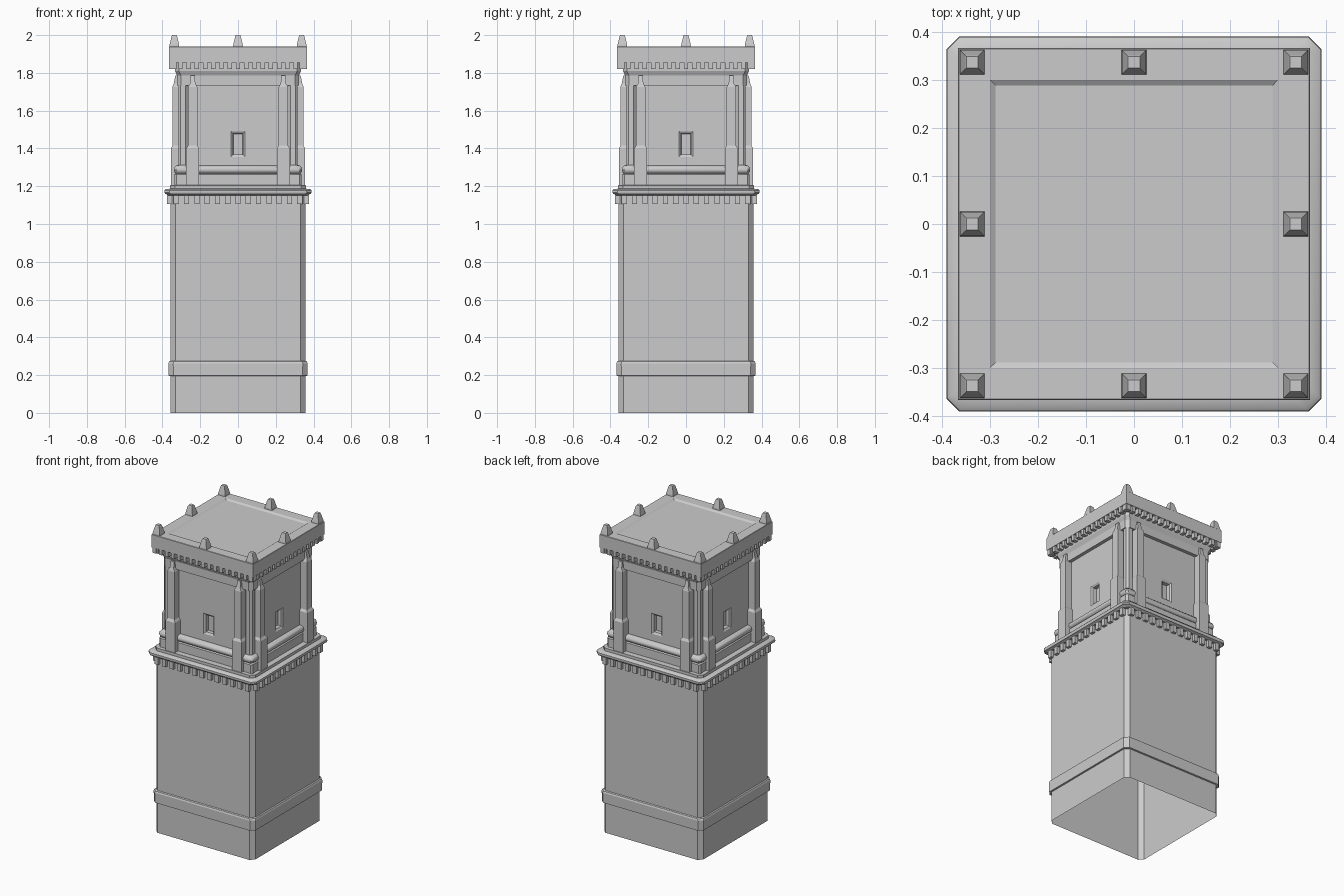
import bpy, bmesh, math
from mathutils import Matrix, Vector

if "Cube" in bpy.data.objects:
    bpy.data.objects.remove(bpy.data.objects["Cube"])


def finish(name, bm, smooth=False):
    bmesh.ops.remove_doubles(bm, verts=bm.verts, dist=1e-5)
    bmesh.ops.recalc_face_normals(bm, faces=bm.faces)
    me = bpy.data.meshes.new(name)
    bm.to_mesh(me)
    bm.free()
    ob = bpy.data.objects.new(name, me)
    bpy.context.collection.objects.link(ob)
    if smooth:
        bpy.ops.object.select_all(action='DESELECT')
        ob.select_set(True)
        bpy.context.view_layer.objects.active = ob
        bpy.ops.object.shade_smooth_by_angle(angle=math.radians(35))
    return ob


def loft(bm, profile, c=0.0, cap=False, at=(0, 0)):
    """Stack of chamfered squares; profile holds (half width, z)."""
    rings = []
    for h, z in profile:
        k = h - c
        pts = [(h, -k), (h, k), (k, h), (-k, h), (-h, k), (-h, -k), (-k, -h), (k, -h)]
        if c == 0:
            pts = pts[1::2]
        rings.append([bm.verts.new((x + at[0], y + at[1], z)) for x, y in pts])
    for a, b in zip(rings, rings[1:]):
        for i in range(len(a)):
            j = (i + 1) % len(a)
            bm.faces.new((a[i], a[j], b[j], b[i]))
    if cap:
        bm.faces.new(rings[-1])


def tier(name, profile, c=0.0, cap=False, smooth=False):
    bm = bmesh.new()
    loft(bm, profile, c, cap)
    finish(name, bm, smooth)


def box(bm, x0, x1, y0, y1, z0, z1):
    m = Matrix.Translation(((x0 + x1) / 2, (y0 + y1) / 2, (z0 + z1) / 2)) @ \
        Matrix.Diagonal((x1 - x0, y1 - y0, z1 - z0, 1))
    bmesh.ops.create_cube(bm, size=1, matrix=m)


def four_sides(bm):
    """Repeat the front-side geometry on all four sides."""
    src = bm.verts[:] + bm.edges[:] + bm.faces[:]
    for i in range(1, 4):
        d = bmesh.ops.duplicate(bm, geom=src)['geom']
        vs = [g for g in d if isinstance(g, bmesh.types.BMVert)]
        bmesh.ops.rotate(bm, verts=vs, cent=Vector(), matrix=Matrix.Rotation(i * math.pi / 2, 3, 'Z'))


# Open-bottomed shaft and plinth band
tier("shaft", [(.357, 0), (.357, 1.15)], .025)
tier("plinth_band", [(.357, .195), (.367, .197), (.368, .262), (.364, .272), (.357, .276)], .025)

# Middle cornice with a rounded edge and a step above
tier("middle_cornice", [(.355, 1.15), (.372, 1.15), (.378, 1.157), (.386, 1.16), (.39, 1.168),
                        (.389, 1.178), (.383, 1.184), (.36, 1.187), (.36, 1.205), (.32, 1.207)], .026, smooth=True)

# Rounded base moulding of the upper storey
tier("base_moulding", [(.326, 1.205), (.326, 1.262), (.32, 1.268), (.327, 1.274), (.331, 1.287),
                       (.327, 1.3), (.318, 1.308), (.295, 1.31)], .02, smooth=True)

# Walls with recessed windows: nested rectangles, one per depth step
bm = bmesh.new()
rings = []
for hx, z0, z1, d in [(.30, 1.3, 1.74, .30), (.037, 1.355, 1.49, .30),
                      (.027, 1.367, 1.478, .292), (.025, 1.369, 1.476, .27)]:
    rings.append([bm.verts.new((x, -d, z)) for x, z in ((-hx, z0), (hx, z0), (hx, z1), (-hx, z1))])
for a, b in zip(rings, rings[1:]):
    for i in range(4):
        j = (i + 1) % 4
        bm.faces.new((a[i], a[j], b[j], b[i]))
bm.faces.new(rings[-1])
four_sides(bm)
finish("upper_walls", bm)

# Corner posts on moulded bases
bm = bmesh.new()
for sx in (-1, 1):
    for sy in (-1, 1):
        at = (sx * .291, sy * .291)
        loft(bm, [(.046, 1.205), (.046, 1.262), (.04, 1.268), (.046, 1.274), (.049, 1.287),
                  (.046, 1.3), (.037, 1.31), (.025, 1.312), (.025, 1.74)], .012, at=at)
finish("corner_posts", bm, True)

# Stepped buttresses with pointed caps, two per side
bm = bmesh.new()
for s in (-1, 1):
    steps = [(.034, .356, 1.205), (.034, .356, 1.40), (.025, .347, 1.415), (.025, .347, 1.725),
             (.014, .340, 1.745), (.012, .332, 1.785)]
    rows = [[bm.verts.new((s * .24 + x, y, z)) for x, y in ((-w, -.29), (-w, -d), (w, -d), (w, -.29))]
            for w, d, z in steps]
    for a, b in zip(rows, rows[1:]):
        for i in range(3):
            bm.faces.new((a[i], a[i + 1], b[i + 1], b[i]))
    bm.faces.new(rows[-1])
four_sides(bm)
finish("buttresses", bm)

# Frieze overhanging the walls
tier("frieze", [(.298, 1.733), (.322, 1.733), (.322, 1.785), (.333, 1.81), (.333, 1.857)], .02)

# Dentil rows under both cornices
for name, n, step, w, d0, d1, z0, z1 in [
        ("lower_dentils", 13, .0545, .0135, .35, .376, 1.105, 1.152),
        ("upper_dentils", 17, .0435, .0115, .325, .364, 1.82, 1.858)]:
    bm = bmesh.new()
    for i in range(n):
        x = (i - (n - 1) / 2) * step
        box(bm, x - w, x + w, -d1, -d0, z0, z1)
    four_sides(bm)
    finish(name, bm)

# Parapet block with a shallow sunken roof
tier("parapet_roof", [(.33, 1.855), (.366, 1.855), (.366, 1.938), (.364, 1.94), (.30, 1.94), (.288, 1.932)], cap=True)

# Eight tapered pinnacles around the parapet
bm = bmesh.new()
for i in (-1, 0, 1):
    for j in (-1, 0, 1):
        if i or j:
            loft(bm, [(.026, 1.938), (.025, 1.95), (.015, 1.992), (.012, 2.0)], cap=True, at=(i * .337, j * .337))
finish("pinnacles", bm)
